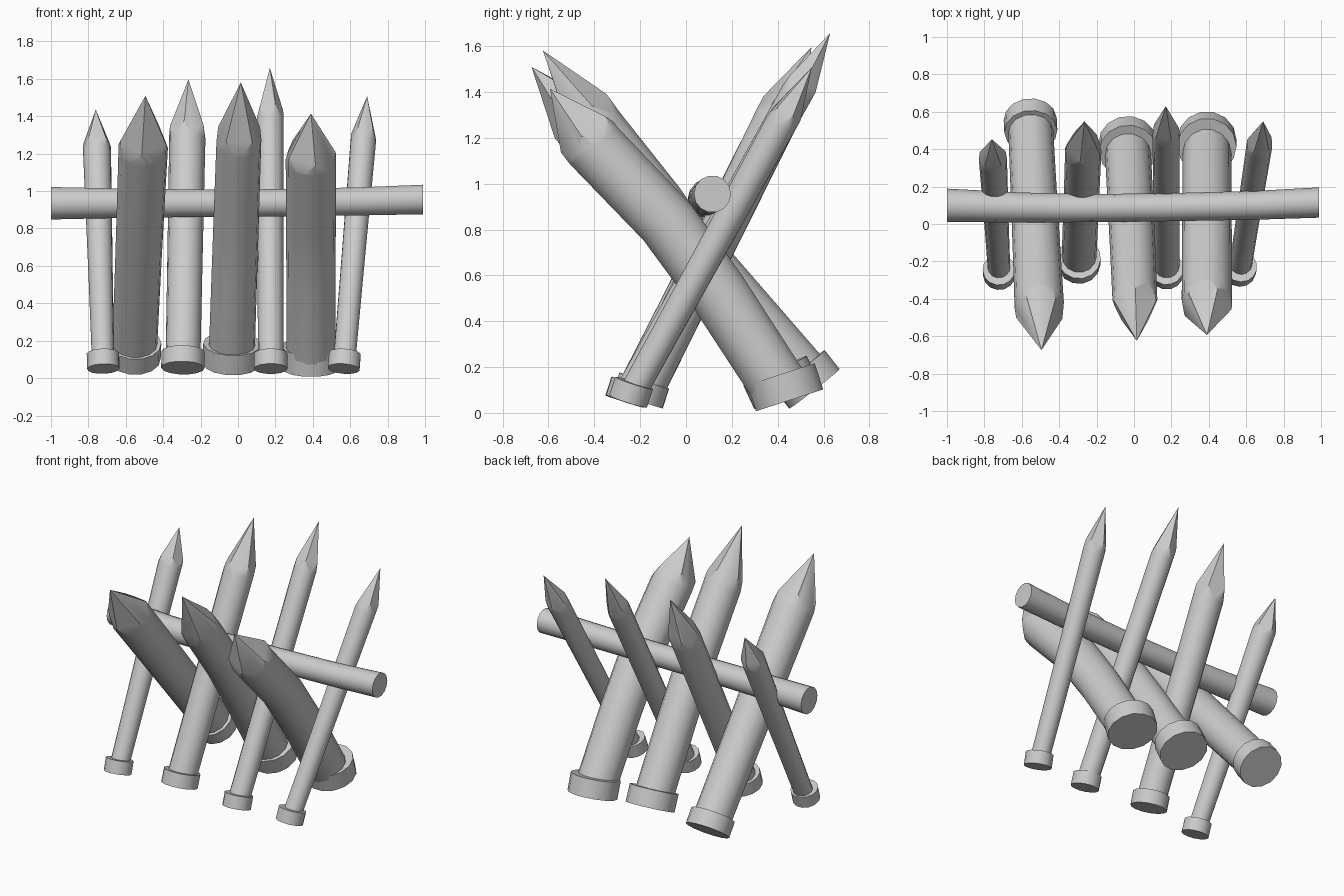
import bpy, bmesh, math
from mathutils import Vector, Matrix

if "Cube" in bpy.data.objects:
    bpy.data.objects.remove(bpy.data.objects["Cube"])

SIDES = 14


def finish(bm, name, matrix=None):
    bmesh.ops.recalc_face_normals(bm, faces=bm.faces)
    if matrix:
        bm.transform(matrix)
    mesh = bpy.data.meshes.new(name)
    bm.to_mesh(mesh)
    bm.free()
    ob = bpy.data.objects.new(name, mesh)
    bpy.context.collection.objects.link(ob)
    bpy.ops.object.select_all(action='DESELECT')
    ob.select_set(True)
    bpy.context.view_layer.objects.active = ob
    bpy.ops.object.shade_smooth_by_angle(angle=math.radians(32))
    return ob


def lathe(rings):
    """Closed round solid; rings are (offset_x, offset_y, z, radius)."""
    bm = bmesh.new()
    loops = []
    for x, y, z, r in rings:
        loops.append([bm.verts.new((x + r * math.cos(2 * math.pi * i / SIDES),
                                    y + r * math.sin(2 * math.pi * i / SIDES), z))
                      for i in range(SIDES)])
    for a, b in zip(loops, loops[1:]):
        for i in range(SIDES):
            j = (i + 1) % SIDES
            bm.faces.new((a[i], a[j], b[j], b[i]))
    bm.faces.new(loops[0][::-1])
    bm.faces.new(loops[-1])
    return bm


def frame(origin, direction):
    return Matrix.Translation(origin) @ Vector(direction).to_track_quat('Z', 'Y').to_matrix().to_4x4()


def stake(name, base, tip, r0, r1, cap_r, cap_h, cap_tilt, point, phase, bow=(0, 0, 0)):
    base, tip = Vector(base), Vector(tip)
    axis = tip - base
    length = axis.length
    m = frame(base, axis)
    off = m.to_3x3().inverted() @ Vector(bow)

    # round shaft, slightly bowed
    bm = lathe([(0, 0, cap_h * 0.5, r0),
                (off.x * .8, off.y * .8, length * .33, r0 * .7 + r1 * .3),
                (off.x, off.y, length * .55, r0 * .4 + r1 * .6),
                (0, 0, length - point, r1),
                (0, 0, length + .05, r1)])
    # carve the point with flat cuts that meet at the tip
    for i in range(5):
        a = phase + 2 * math.pi * i / 5
        no = Vector((math.cos(a) * point, math.sin(a) * point, r1)).normalized()
        co = Vector((0, 0, length)) + no * .002
        cut = bmesh.ops.bisect_plane(bm, geom=bm.verts[:] + bm.edges[:] + bm.faces[:],
                                     dist=1e-5, plane_co=co, plane_no=no, clear_outer=True)
        edges = [e for e in cut['geom_cut'] if isinstance(e, bmesh.types.BMEdge)]
        bmesh.ops.holes_fill(bm, edges=edges, sides=0)
    finish(bm, name + "_shaft", m)

    # foot collar
    t = math.radians(cap_tilt)
    d = Vector((axis.x / length, math.sin(t), math.cos(t)))
    finish(lathe([(0, 0, 0, cap_r), (0, 0, cap_h, cap_r)]), name + "_foot", frame(base, d))


# thin stakes leaning back
stake("thin_stake_1", (-.72, -.27, .05), (-.76, .45, 1.43), .060, .075, .087, .085, 18, .24, .3)
stake("thin_stake_2", (-.295, -.21, .055), (-.265, .545, 1.59), .093, .097, .116, .09, 18, .36, .8)
stake("thin_stake_3", (.175, -.265, .05), (.17, .625, 1.65), .068, .072, .09, .085, 18, .32, .1)
stake("thin_stake_4", (.565, -.253, .05), (.69, .545, 1.50), .060, .069, .087, .085, 18, .28, .6)

# thick stakes leaning forward
stake("thick_stake_1", (-.555, .56, .105), (-.495, -.67, 1.505), .12, .132, .142, .105, -38, .38, .2)
stake("thick_stake_2", (-.035, .437, .08), (.015, -.62, 1.575), .123, .12, .155, .115, -25, .40, .9,
      (0, .02, .01))
stake("thick_stake_3", (.39, .452, .055), (.39, -.59, 1.41), .13, .135, .158, .12, -18, .31, .5,
      (0, .04, .03))

# slightly bent crossbar (local z runs along world x)
bar = lathe([(.10, .935, -1, .089), (.088, .935, -.6, .08), (.085, .935, -.2, .075),
             (.09, .937, .2, .075), (.10, .945, .65, .077), (.115, .955, .99, .081)])
finish(bar, "crossbar", Matrix(((0, 0, 1, 0), (1, 0, 0, 0), (0, 1, 0, 0), (0, 0, 0, 1))))
